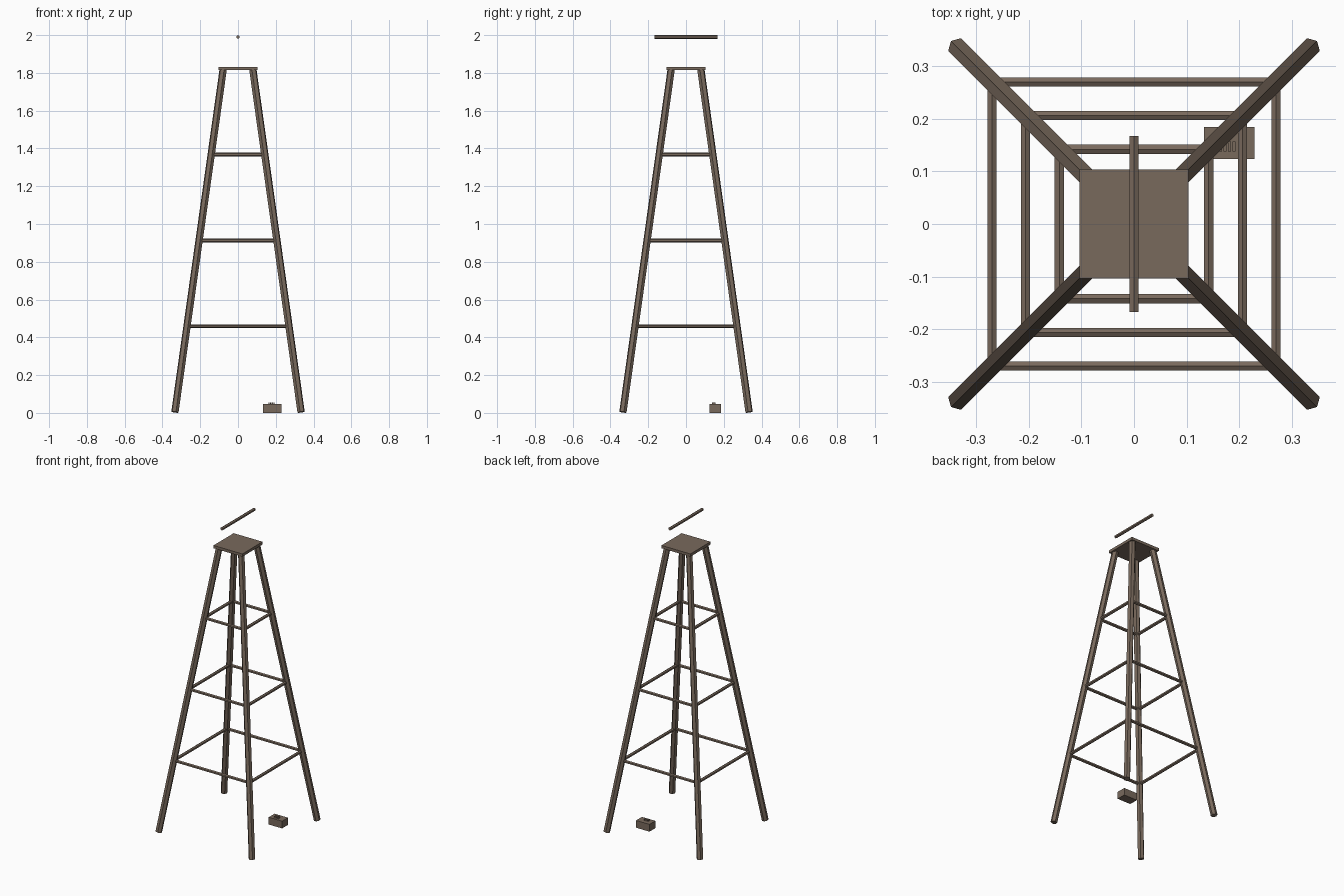
import bpy
import math
from mathutils import Vector, Matrix

default = bpy.data.objects.get("Cube")
if default:
    bpy.data.objects.remove(default)

# Weathered wood, used throughout
wood = bpy.data.materials.new("weathered_brown_wood")
wood.use_nodes = True
colour = (0.19, 0.142, 0.108, 1)
wood.diffuse_color = colour
shader = wood.node_tree.nodes["Principled BSDF"]
shader.inputs["Base Color"].default_value = colour
shader.inputs["Roughness"].default_value = 0.9


def finish(name):
    obj = bpy.context.object
    obj.name = name
    obj.data.materials.append(wood)
    return obj


def block(name, centre, size):
    bpy.ops.mesh.primitive_cube_add(size=1, location=centre)
    obj = finish(name)
    obj.data.transform(Matrix.Diagonal((*size, 1)))
    return obj


def pole(name, start, end, radius, ridge):
    """Hexagonal pole with one edge turned towards the ridge direction."""
    start, end = Vector(start), Vector(end)
    axis = (end - start).normalized()
    out = (ridge - axis * ridge.dot(axis)).normalized()
    side = axis.cross(out)
    bpy.ops.mesh.primitive_cylinder_add(vertices=6, radius=radius,
                                        depth=(end - start).length)
    obj = finish(name)
    # The primitive's first corner lies on its local y axis
    turn = Matrix((out.cross(axis), out, axis)).transposed()
    obj.matrix_world = Matrix.Translation((start + end) / 2) @ turn.to_4x4()
    return obj


FOOT, HEAD = 0.334, 0.078
LOW, HIGH = 0.004, 1.822
UP = Vector((0, 0, 1))

# Four splayed legs
for sx, x_name in ((-1, "right"), (1, "left")):
    for sy, y_name in ((-1, "front"), (1, "back")):
        pole(f"{y_name}_{x_name}_leg", (sx * FOOT, sy * FOOT, LOW),
             (sx * HEAD, sy * HEAD, HIGH), 0.02, Vector((sx, sy, 0)))

# Three square rings of rungs
for level in (1, 2, 3):
    t = level / 4
    r = FOOT + (HEAD - FOOT) * t
    z = LOW + (HIGH - LOW) * t
    for s, x_name, y_name in ((-1, "right", "front"), (1, "left", "back")):
        pole(f"{y_name}_rung_{level}", (-r, s * r, z), (r, s * r, z), 0.01, UP)
        pole(f"{x_name}_rung_{level}", (s * r, -r, z), (s * r, r, z), 0.01, UP)

# Top platform and the loose rod above it
block("platform", (0, 0, 1.823), (0.207, 0.207, 0.018))
pole("top_rod", (0, -0.167, 1.99), (0, 0.167, 1.99), 0.01, UP)

# Small box beside the back left leg, with a row of slats on its lid
block("box", (0.181, 0.154, 0.024), (0.096, 0.06, 0.047))
for i in range(4):
    block(f"box_slat_{i + 1}", (0.1645 + i * 0.0085, 0.147, 0.051),
          (0.006, 0.019, 0.01))
